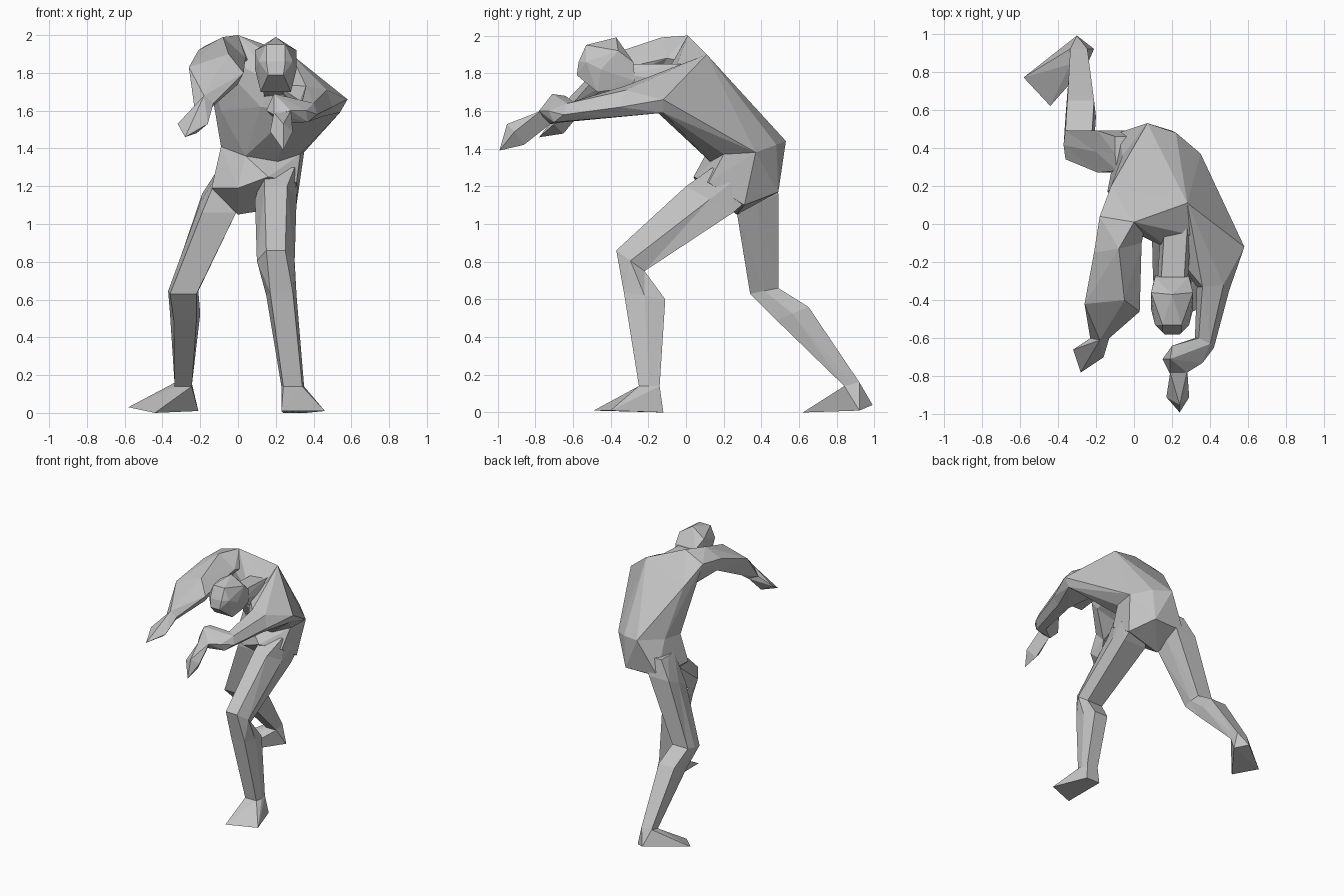
import bpy
import bmesh
from mathutils import Vector

default_cube = bpy.data.objects.get("Cube")
if default_cube:
    bpy.data.objects.remove(default_cube, do_unlink=True)

# One plain grey clay colour for the whole figure
clay = bpy.data.materials.new("grey_clay")
clay.use_nodes = True
clay_colour = (.55, .55, .55, 1)
clay.diffuse_color = clay_colour
clay.node_tree.nodes["Principled BSDF"].inputs["Base Color"].default_value = clay_colour


def finish(name, bm):
    """Turn a bmesh into a flat shaded object with the clay material."""
    bmesh.ops.recalc_face_normals(bm, faces=bm.faces[:])
    mesh = bpy.data.meshes.new(name)
    bm.to_mesh(mesh)
    bm.free()
    mesh.materials.append(clay)
    part = bpy.data.objects.new(name, mesh)
    bpy.context.scene.collection.objects.link(part)


def faceted(name, points):
    """Closed faceted block wrapped around a handful of corner points."""
    bm = bmesh.new()
    for point in points:
        bm.verts.new(point)
    bmesh.ops.convex_hull(bm, input=bm.verts[:])
    loose = [v for v in bm.verts if not v.link_faces]
    bmesh.ops.delete(bm, geom=loose, context='VERTS')
    finish(name, bm)


def limb(name, stations):
    """Six sided tube along a side profile.

    Every station holds the middle x, the half widths at the leading edge,
    the sides and the trailing edge, then the leading and trailing profile
    points (y, z). The last ring is returned so a foot can grow from it.
    """
    bm = bmesh.new()
    rings = []
    for x, lead, side, trail, front, back in stations:
        front, back = Vector((x, *front)), Vector((x, *back))
        middle = (front + back) / 2
        across = Vector((1, 0, 0))
        corners = [front - across * lead, front + across * lead,
                   middle + across * side, back + across * trail,
                   back - across * trail, middle - across * side]
        rings.append([bm.verts.new(corner) for corner in corners])
    for ring, following in zip(rings, rings[1:]):
        for i in range(len(ring)):
            j = (i + 1) % len(ring)
            bm.faces.new((ring[i], ring[j], following[j], following[i]))
    bm.faces.new(rings[0])
    bm.faces.new(rings[-1])
    last_ring = [v.co.copy() for v in rings[-1]]
    bmesh.ops.triangulate(bm, faces=bm.faces[:])
    finish(name, bm)
    return last_ring


# Waist loop shared by torso and pelvis
waist = [(.35, .37, 1.38), (.33, .2, 1.37), (.2, .14, 1.32), (.04, .1, 1.36),
         (-.09, .2, 1.41), (-.06, .36, 1.42), (.07, .53, 1.44), (.22, .48, 1.42)]

# Hunched, twisted torso
upper_back = (.28, .11, 1.9)
shoulder_tip = (.58, -.12, 1.66)
shoulder_under = (.54, -.12, 1.59)
left_breast = (.3, -.16, 1.6)
collar = (.2, -.14, 1.74)
right_shoulder = [(0, .01, 2), (-.18, .04, 1.94), (-.12, .2, 1.8)]
faceted("torso", waist + right_shoulder + [
    upper_back, shoulder_tip, shoulder_under, left_breast, collar,
    (.12, -.09, 1.62), (-.09, .08, 1.6)])

# Pelvis
faceted("pelvis", waist + [
    (-.08, .48, 1.17), (.2, .49, 1.17), (0, .27, 1.05), (.05, .29, 1.07),
    (-.14, .17, 1.19), (0, .07, 1.19), (.16, .04, 1.25),
    (.31, .31, 1.1), (.31, .12, 1.22)])

# Neck, and a head mirrored about its own middle plane
limb("neck", [(.22, .06, .08, .08, (-.02, 1.85), (-.05, 1.66)),
              (.2, .06, .08, .07, (-.34, 1.85), (-.34, 1.74))])
head_middle = .2
half_head = [(0, -.37, 1.99), (.11, -.36, 1.92), (.09, -.28, 1.86),
             (.09, -.27, 1.76), (.05, -.53, 1.95), (.04, -.58, 1.79),
             (.05, -.57, 1.86), (.08, -.47, 1.7), (.08, -.32, 1.72),
             (.11, -.45, 1.82), (.09, -.53, 1.86)]
faceted("head", [(head_middle + side * x, y, z)
                 for x, y, z in half_head for side in (-1, 1)])

# Left leg, stepping forward
left_ankle = limb("left_leg", [
    (.22, .08, .1, .08, (.14, 1.3), (.33, 1.13)),
    (.2, .06, .11, .1, (0, 1.2), (.25, 1.06)),
    (.2, .05, .1, .07, (-.37, .86), (-.22, .75)),
    (.23, .06, .08, .06, (-.33, .64), (-.11, .6)),
    (.29, .05, .06, .05, (-.25, .14), (-.14, .14))])
faceted("left_foot", left_ankle + [
    (.24, -.12, 0), (.36, -.12, 0), (.46, -.4, .01), (.23, -.49, .01)])

# Right leg, stretched out behind
right_ankle = limb("right_leg", [
    (-.02, .07, .08, .08, (.28, 1.3), (.46, 1.3)),
    (-.1, .09, .1, .09, (.27, 1.06), (.49, 1.16)),
    (-.29, .07, .08, .07, (.34, .63), (.49, .66)),
    (-.28, .06, .08, .07, (.48, .49), (.65, .56)),
    (-.29, .045, .045, .045, (.84, .14), (.92, .16))])
faceted("right_foot", right_ankle + [
    (-.3, .99, .04), (-.21, .92, .01), (-.58, .77, .03), (-.44, .62, 0)])

# Left arm, reaching forward from the twisted shoulder
left_elbow = [(.36, -.33, 1.73), (.47, -.32, 1.71), (.5, -.35, 1.62),
              (.45, -.35, 1.57), (.36, -.33, 1.57), (.33, -.33, 1.65)]
faceted("left_upper_arm", left_elbow + [
    upper_back, shoulder_tip, shoulder_under, left_breast, collar])
left_wrist = [(.34, -.6, 1.65), (.4, -.63, 1.64), (.42, -.65, 1.58),
              (.37, -.7, 1.54), (.32, -.65, 1.54), (.32, -.6, 1.59)]
faceted("left_forearm", left_elbow + left_wrist)
faceted("left_palm", left_wrist + [
    (.2, -.64, 1.68), (.19, -.71, 1.69), (.15, -.71, 1.6), (.36, -.73, 1.6),
    (.28, -.78, 1.6), (.19, -.79, 1.58), (.22, -.72, 1.53)])
faceted("left_fingers", [
    (.28, -.77, 1.6), (.19, -.78, 1.59), (.23, -.72, 1.53), (.29, -.91, 1.49),
    (.17, -.91, 1.49), (.24, -.95, 1.53), (.24, -.86, 1.42), (.24, -.99, 1.39)])

# Right arm, raised and bent at the elbow
right_biceps = [(-.21, -.15, 1.92), (-.08, -.13, 1.99), (.04, -.1, 1.88),
                (-.02, -.14, 1.81), (-.18, -.14, 1.82)]
right_elbow = [(-.26, -.42, 1.83), (-.05, -.4, 1.9), (.03, -.46, 1.8),
               (0, -.43, 1.74), (-.2, -.42, 1.68)]
right_wrist = [(-.23, -.6, 1.61), (-.18, -.61, 1.68), (-.13, -.6, 1.64),
               (-.17, -.56, 1.59)]
faceted("right_shoulder", right_shoulder + right_biceps + [
    (.05, -.05, 1.87), (-.08, .1, 1.74)])
faceted("right_upper_arm", right_biceps + right_elbow)
faceted("right_forearm", right_elbow + right_wrist)
faceted("right_hand", right_wrist + [
    (-.32, -.66, 1.53), (-.16, -.7, 1.53), (-.22, -.65, 1.48), (-.28, -.78, 1.46)])
